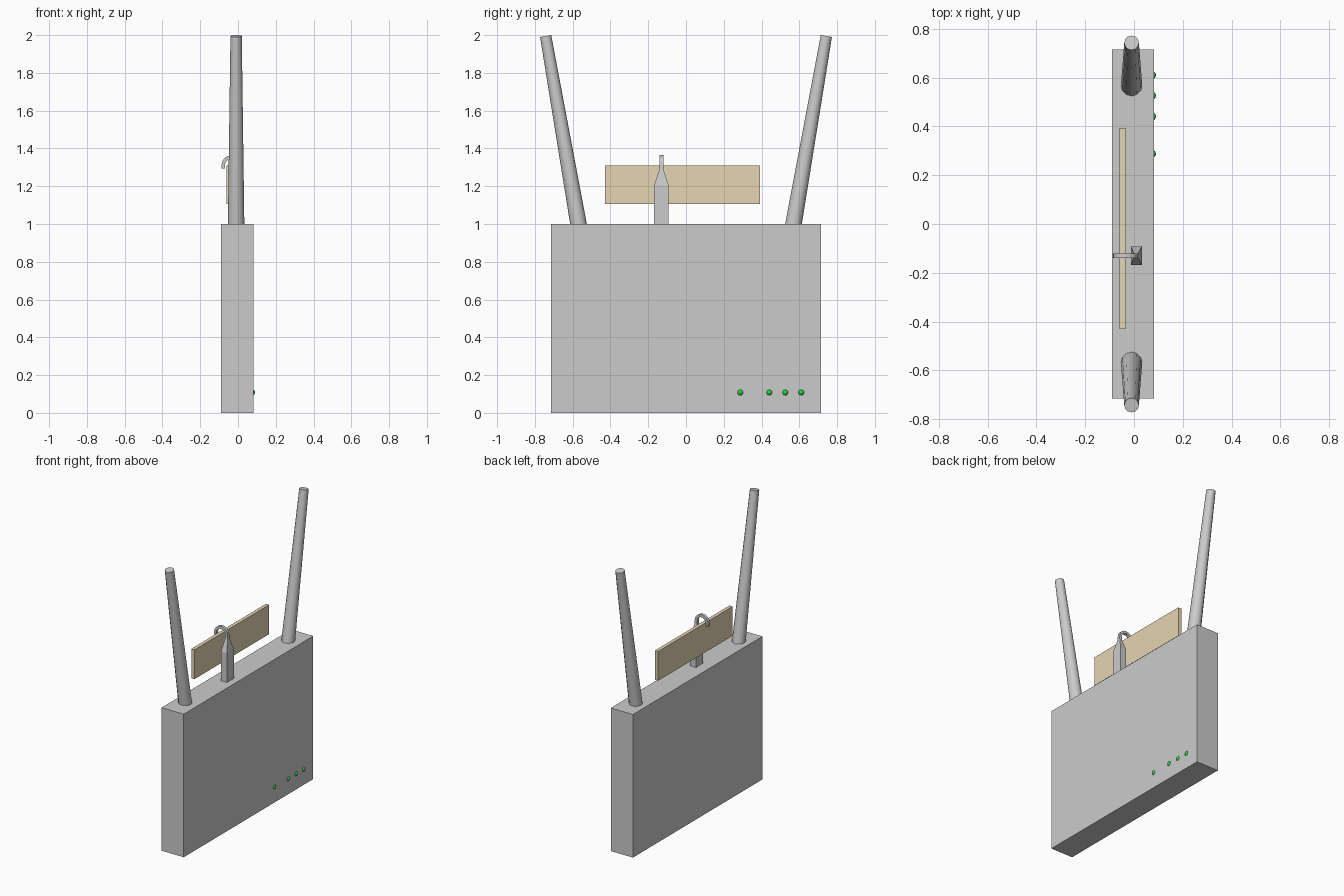
import bpy, bmesh, math
from mathutils import Vector

if "Cube" in bpy.data.objects:
    bpy.data.objects.remove(bpy.data.objects["Cube"])


def material(name, rgb):
    m = bpy.data.materials.new(name)
    m.diffuse_color = (*rgb, 1)
    m.use_nodes = True
    m.node_tree.nodes["Principled BSDF"].inputs["Base Color"].default_value = m.diffuse_color
    return m


def box(name, lo, hi, mat=None):
    lo, hi = Vector(lo), Vector(hi)
    bpy.ops.mesh.primitive_cube_add(size=1)
    ob = bpy.context.object
    ob.name = name
    for v in ob.data.vertices:
        v.co = Vector([(l + h) / 2 + c * (h - l) for l, h, c in zip(lo, hi, v.co)])
    if mat:
        ob.data.materials.append(mat)
    return ob


tan = material("tan_board", (0.78, 0.66, 0.45))
green = material("green_light", (0.02, 0.6, 0.05))

# Body and hanging board
box("body", (-0.09, -0.715, 0), (0.081, 0.715, 1))
box("board", (-0.06, -0.43, 1.105), (-0.035, 0.393, 1.31), tan)

# Tapered antennas leaning outward, sunk slightly into the body
for side, label in ((-1, "left"), (1, "right")):
    foot = Vector((-0.01, side * 0.564, 0.97))
    tip = Vector((-0.01, side * 0.743, 1.995))
    axis = tip - foot
    bpy.ops.mesh.primitive_cone_add(vertices=12, radius1=0.044, radius2=0.03,
                                    depth=axis.length, location=(foot + tip) / 2)
    ob = bpy.context.object
    ob.name = f"antenna_{label}"
    ob.rotation_euler.x = -math.atan2(axis.y, axis.z)
    bpy.ops.object.shade_smooth_by_angle(angle=math.radians(40))

# Indicator lights
for i, y in enumerate((0.288, 0.441, 0.526, 0.61)):
    bpy.ops.mesh.primitive_uv_sphere_add(segments=12, ring_count=8, radius=0.018,
                                         location=(0.072, y, 0.108),
                                         rotation=(0, math.pi / 2, 0))
    ob = bpy.context.object
    ob.name = f"indicator_light_{i + 1}"
    ob.data.materials.append(green)
    bpy.ops.object.shade_smooth_by_angle(angle=math.radians(60))

# Hook: square post tapering into a thin rod bent over the board
# rings are (x, z, bend angle, half thickness, half width)
rings = [(0.01, 0.98, 0, 0.0225, 0.0385), (0.01, 1.205, 0, 0.0225, 0.0385),
         (0.008, 1.29, 0, 0.009, 0.01)]
for k in range(9):
    a = math.pi * k / 8
    rings.append((-0.035 + 0.043 * math.cos(a), 1.312 + 0.043 * math.sin(a), a, 0.009, 0.01))
rings.append((-0.078, 1.293, math.pi, 0.009, 0.01))

bm = bmesh.new()
loops = []
for x, z, a, t, w in rings:
    loops.append([bm.verts.new((x + sx * t * math.cos(a), -0.13 + sy * w, z + sx * t * math.sin(a)))
                  for sx, sy in ((1, 1), (-1, 1), (-1, -1), (1, -1))])
for low, high in zip(loops, loops[1:]):
    for i in range(4):
        j = (i + 1) % 4
        bm.faces.new((low[i], low[j], high[j], high[i]))
bm.faces.new(loops[0][::-1])
bm.faces.new(loops[-1])
bmesh.ops.recalc_face_normals(bm, faces=bm.faces)
mesh = bpy.data.meshes.new("hook")
bm.to_mesh(mesh)
bm.free()
bpy.context.collection.objects.link(bpy.data.objects.new("hook", mesh))
